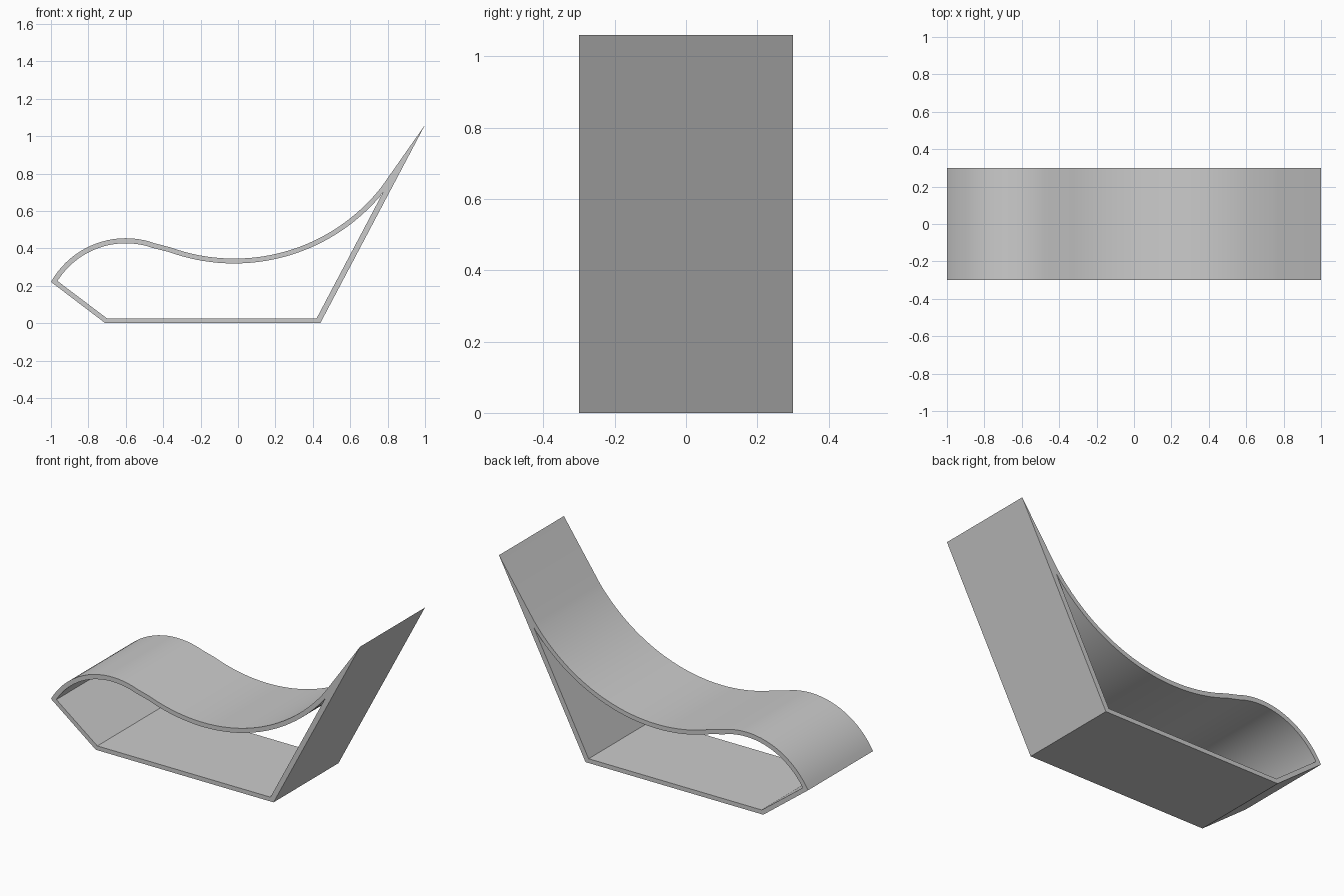
import bpy, bmesh
from math import sin, cos, radians

if "Cube" in bpy.data.objects:
    bpy.data.objects.remove(bpy.data.objects["Cube"])

HALF_WIDTH = 0.30


def arc(cx, cz, r, a0, a1, n):
    """Points on a circle in the xz plane, angles in degrees."""
    angles = [radians(a0 + (a1 - a0) * i / n) for i in range(n + 1)]
    return [(cx + r * cos(a), cz + r * sin(a)) for a in angles]


def loop(base, top, hump_r, dip_r, dip_end):
    """Closed side outline: knee hump, seat dip, backrest tip, base corners."""
    hump = arc(-0.60, -0.005, hump_r, 150.6, 70, 20)
    dip = arc(-0.02, 1.345, dip_r, 250, dip_end, 32)
    return hump + dip + [top] + base


# Outer outline and the hollow inside it, with matching point counts
outer = loop([(0.44, 0), (-0.71, 0)], (1.0, 1.06), 0.459, 1.0, 322)
inner = loop([(0.42, 0.025), (-0.70, 0.025)], (0.776, 0.70), 0.432, 1.026, 319)
inner[0] = (-0.965, 0.225)

# Lounger shell: four rings bridged into a hollow tube
bm = bmesh.new()
rings = [[bm.verts.new((x, y, z)) for x, z in pts]
         for pts, y in ((outer, -HALF_WIDTH), (outer, HALF_WIDTH),
                        (inner, HALF_WIDTH), (inner, -HALF_WIDTH))]
n = len(outer)
for k in range(4):
    a, b = rings[k], rings[(k + 1) % 4]
    for i in range(n):
        j = (i + 1) % n
        bm.faces.new((a[i], a[j], b[j], b[i]))
bmesh.ops.recalc_face_normals(bm, faces=bm.faces)

mesh = bpy.data.meshes.new("lounge_chair_shell")
bm.to_mesh(mesh)
bm.free()
shell = bpy.data.objects.new("lounge_chair_shell", mesh)
bpy.context.collection.objects.link(shell)

# Smooth curves, crisp edges
bpy.context.view_layer.objects.active = shell
shell.select_set(True)
bpy.ops.object.shade_smooth_by_angle(angle=radians(20))
